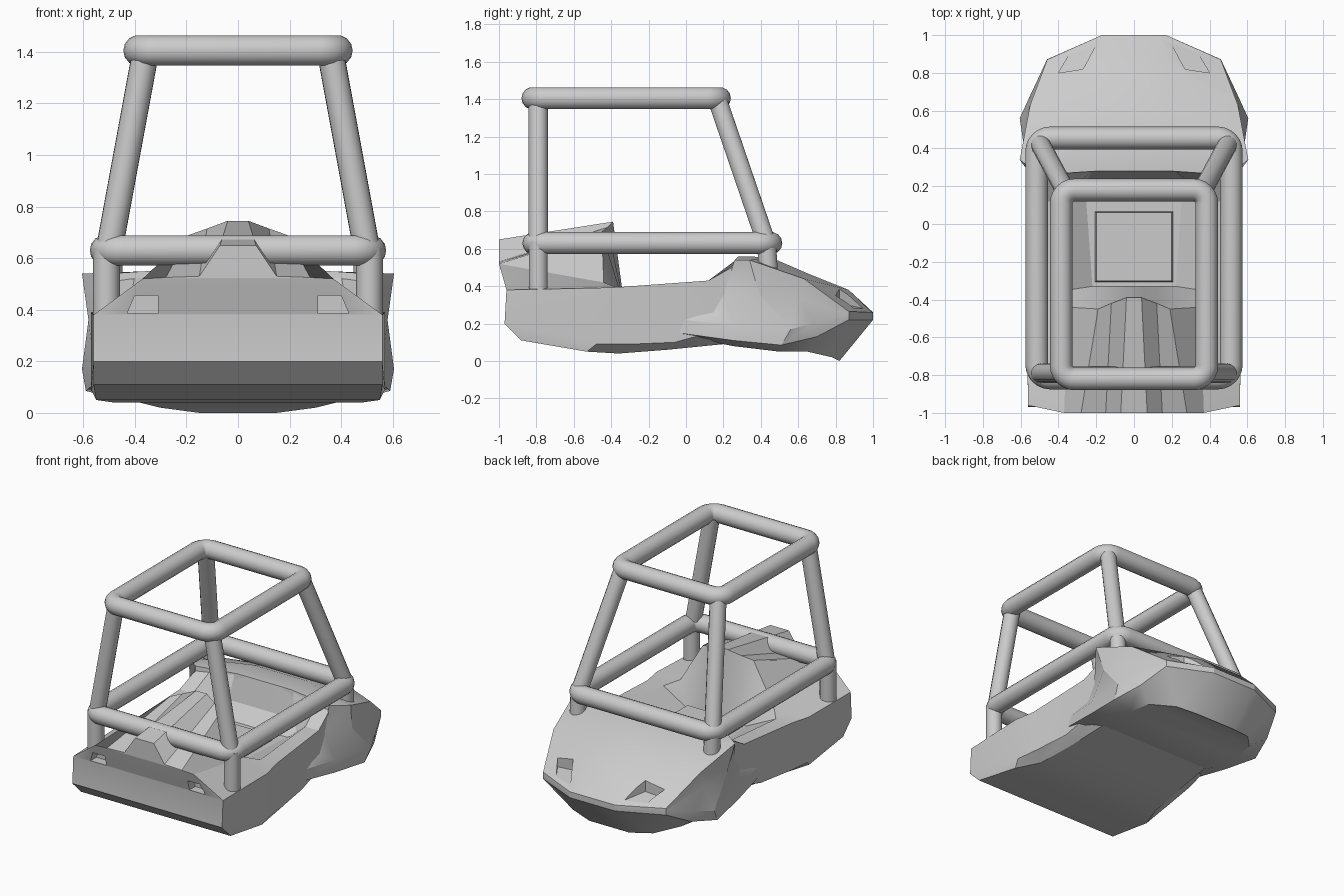
import bpy, bmesh
from math import sin, cos, pi
from mathutils import Vector

if "Cube" in bpy.data.objects:
    bpy.data.objects.remove(bpy.data.objects["Cube"])


def make_object(name, bm):
    bmesh.ops.recalc_face_normals(bm, faces=bm.faces[:])
    me = bpy.data.meshes.new(name)
    bm.to_mesh(me)
    bm.free()
    ob = bpy.data.objects.new(name, me)
    bpy.context.collection.objects.link(ob)
    return ob


def smooth(ob):
    bpy.ops.object.select_all(action='DESELECT')
    ob.select_set(True)
    bpy.context.view_layer.objects.active = ob
    bpy.ops.object.shade_smooth_by_angle(angle=0.4)


def loft(name, stations):
    """Mirrored loft through half sections running bottom -> side -> top."""
    bm = bmesh.new()
    right = [[bm.verts.new(p) for p in s] for s in stations]
    left = [[bm.verts.new((-x, y, z)) for x, y, z in s] for s in stations]
    n = len(stations[0])
    for a in range(len(stations) - 1):
        for side in (right, left):
            for i in range(n - 1):
                bm.faces.new((side[a][i], side[a][i + 1], side[a + 1][i + 1], side[a + 1][i]))
        for i in (0, n - 1):
            bm.faces.new((right[a][i], left[a][i], left[a + 1][i], right[a + 1][i]))
    for a in (0, len(stations) - 1):
        for i in range(n - 1):
            bm.faces.new((right[a][i], right[a][i + 1], left[a][i + 1], left[a][i]))
    return make_object(name, bm)


def recess(target, outline, shift):
    """Cut a mirrored pair of prism pockets."""
    bm = bmesh.new()
    for s in (1, -1):
        a = [bm.verts.new((s * p[0], p[1], p[2])) for p in outline]
        b = [bm.verts.new((s * (p[0] + shift[0]), p[1] + shift[1], p[2] + shift[2])) for p in outline]
        bm.faces.new(a)
        bm.faces.new(b)
        for i in range(len(a)):
            j = (i + 1) % len(a)
            bm.faces.new((a[i], a[j], b[j], b[i]))
    cutter = make_object("lamp_cutter", bm)
    cutter.hide_render = True
    mod = target.modifiers.new("lamp_pockets", 'BOOLEAN')
    mod.operation, mod.object, mod.solver = 'DIFFERENCE', cutter, 'EXACT'
    bpy.context.view_layer.objects.active = target
    bpy.ops.object.modifier_apply(modifier=mod.name)
    bpy.data.objects.remove(cutter)


def tube(name, pts, r, cyclic=False):
    cu = bpy.data.curves.new(name, 'CURVE')
    cu.dimensions = '3D'
    cu.bevel_depth, cu.bevel_resolution, cu.use_fill_caps = r, 5, True
    sp = cu.splines.new('POLY')
    sp.points.add(len(pts) - 1)
    for p, co in zip(sp.points, pts):
        p.co = (*co, 1)
    sp.use_cyclic_u = cyclic
    ob = bpy.data.objects.new(name, cu)
    bpy.context.collection.objects.link(ob)
    bpy.ops.object.select_all(action='DESELECT')
    ob.select_set(True)
    bpy.context.view_layer.objects.active = ob
    bpy.ops.object.convert(target='MESH')
    bpy.ops.object.shade_smooth_by_angle()
    return ob


def ring(name, hx, y0, y1, z, r, cr=0.07):
    pts = []
    for k, (cx, cy) in enumerate(((hx - cr, y1 - cr), (cr - hx, y1 - cr),
                                  (cr - hx, y0 + cr), (hx - cr, y0 + cr))):
        for i in range(7):
            a = pi / 2 * (k + i / 6)
            pts.append((cx + cr * cos(a), cy + cr * sin(a), z))
    return tube(name, pts, r, True)


# tub: front panel, ribbed deck, backrest, open cockpit, dash
tub = loft("tub", [
    [(.56, -.88, .11), (.56, -.97, .2), (.56, -.96, .38), (.37, -1, .52),
     (.28, -1, .525), (.15, -1, .53), (.07, -1, .65)],
    [(.55, -.53, .05), (.57, -.48, .09), (.57, -.5, .39), (.35, -.44, .42),
     (.19, -.45, .69), (.12, -.42, .715), (.04, -.39, .745)],
    [(.48, -.36, .04), (.55, -.3, .09), (.54, -.36, .395), (.42, -.36, .39),
     (.22, -.33, .3), (.12, -.33, .3), (.04, -.33, .3)],
    [(.45, -.1, .06), (.52, -.06, .1), (.52, .12, .43), (.42, .12, .43),
     (.26, .22, .3), (.12, .22, .3), (.04, .22, .3)],
    [(.42, .3, .1), (.5, .3, .2), (.5, .28, .52), (.4, .28, .53),
     (.22, .28, .55), (.12, .28, .56), (.04, .28, .56)],
])
recess(tub, [(.31, -1.1, .455), (.4, -1.1, .455), (.43, -1.1, .385), (.31, -1.1, .385)],
       (0, .2, 0))
smooth(tub)

# hood with recessed wheel arches, side lips and wedge nose
hood = loft("hood", [
    [(.4, .05, .12), (.52, -.04, .15), (.52, -.02, .22), (.5, .13, .27),
     (.49, .25, .4), (.2, .26, .45)],
    [(.45, .25, .08), (.56, .25, .11), (.56, .25, .195), (.5, .2, .37),
     (.5, .26, .54), (.2, .28, .56)],
    [(.45, .5, .05), (.59, .51, .085), (.605, .56, .17), (.58, .39, .36),
     (.605, .34, .54), (.2, .45, .555)],
    [(.42, .65, .05), (.53, .7, .13), (.55, .68, .2), (.56, .6, .34),
     (.55, .63, .44), (.2, .67, .46)],
    [(.3, .78, .02), (.46, .87, .22), (.46, .872, .235), (.46, .872, .25),
     (.46, .87, .265), (.17, .87, .38)],
    [(.15, .82, 0), (.17, 1, .22), (.17, 1, .235), (.17, 1, .25),
     (.17, 1, .26), (.12, .99, .265)],
])
recess(hood, [(.4, .8, .29), (.34, .9, .28), (.2, .95, .28), (.27, .82, .31)], (0, 0, .4))
smooth(hood)

# seat cushion
bm = bmesh.new()
bmesh.ops.create_cube(bm, size=1)
for v in bm.verts:
    k = 1 if v.co.z < 0 else .95
    v.co = Vector((v.co.x * .42 * k, -.12 + v.co.y * .38 * k, .31 + v.co.z * .06))
make_object("seat", bm)

# roll cage: two rings and four legs with feet
ring("cage_lower_ring", .515, -.815, .455, .63, .06)
ring("cage_upper_ring", .385, -.82, .18, 1.405, .06)
for s, side in ((1, "right"), (-1, "left")):
    tube("cage_front_leg_" + side, [(s * .36, -.79, 1.39), (s * .5, -.79, .63)], .052)
    tube("cage_rear_leg_" + side, [(s * .36, .17, 1.39), (s * .5, .43, .63)], .052)
    tube("cage_front_foot_" + side, [(s * .51, -.79, .64), (s * .51, -.79, .37)], .052)
    tube("cage_rear_foot_" + side, [(s * .5, .43, .64), (s * .5, .44, .48)], .052)
